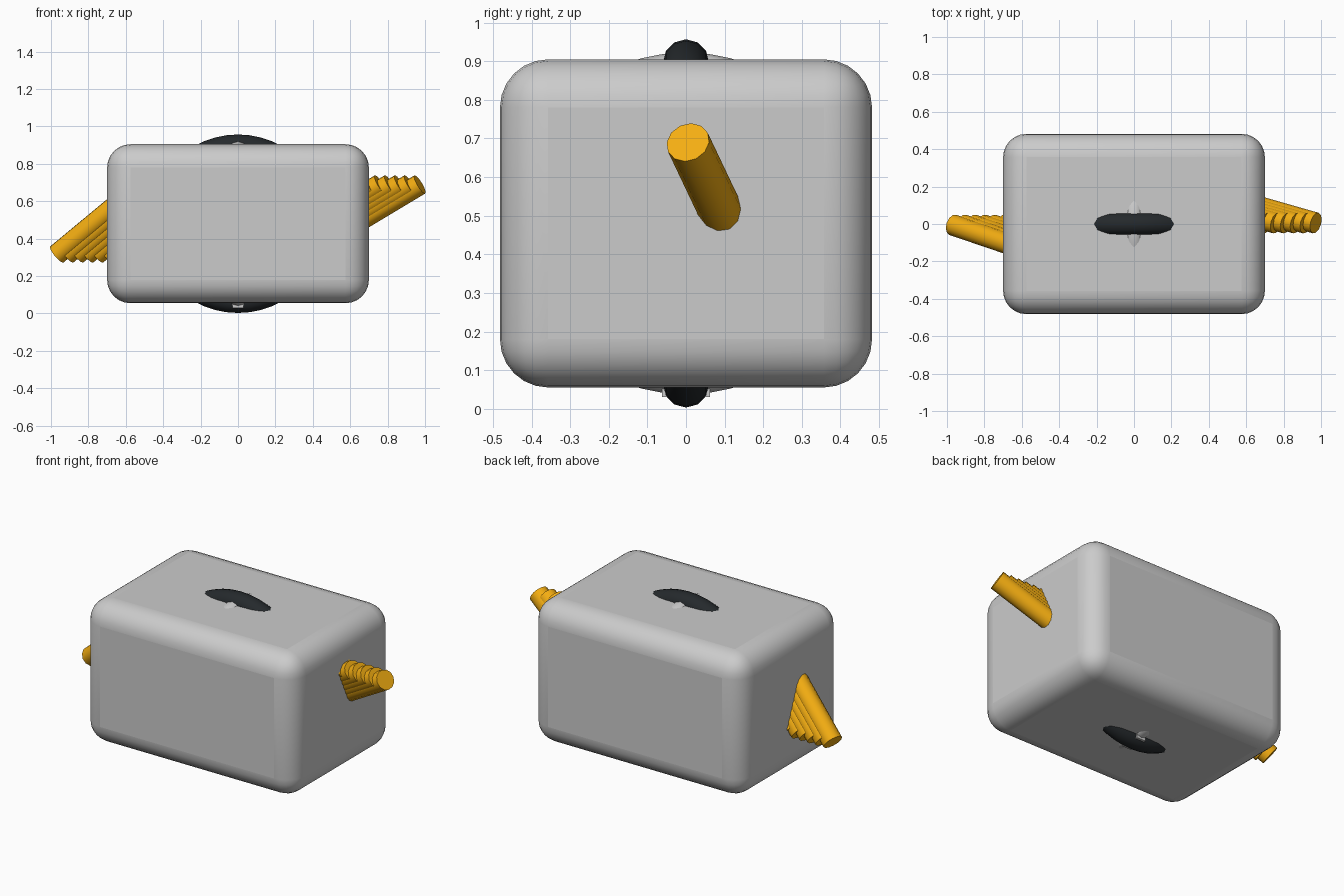
import bpy
from math import pi
from mathutils import Vector

if "Cube" in bpy.data.objects:
    bpy.data.objects.remove(bpy.data.objects["Cube"])


def material(name, color):
    m = bpy.data.materials.new(name)
    m.diffuse_color = color
    m.use_nodes = True
    m.node_tree.nodes["Principled BSDF"].inputs["Base Color"].default_value = m.diffuse_color
    return m


black = material("black", (0.018, 0.022, 0.025, 1))
amber = material("amber", (0.9, 0.42, 0.006, 1))
CENTRE = Vector((0, 0, 0.48))


def finish(name, mat=None, angle=35):
    ob = bpy.context.object
    ob.name = name
    bpy.ops.object.shade_smooth_by_angle(angle=angle * pi / 180)
    if mat:
        ob.data.materials.append(mat)
    return ob


def ring(name, outer, tube, rot, mat=None):
    bpy.ops.mesh.primitive_torus_add(location=CENTRE, rotation=rot,
                                     major_radius=outer - tube, minor_radius=tube,
                                     major_segments=48, minor_segments=12)
    return finish(name, mat)


def rod(name, tip, direction, length=0.55, radius=0.057):
    d = Vector(direction).normalized()
    bpy.ops.mesh.primitive_cylinder_add(vertices=12, radius=radius, depth=length,
                                        location=Vector(tip) + d * length / 2,
                                        rotation=d.to_track_quat('Z', 'Y').to_euler())
    return finish(name, amber)


# Rounded casing
bpy.ops.mesh.primitive_cube_add(size=1, location=CENTRE)
body = bpy.context.object
body.scale = (1.4, 0.964, 0.85)
bpy.ops.object.transform_apply(location=False, rotation=False, scale=True)
bevel = body.modifiers.new("round_edges", 'BEVEL')
bevel.width = 0.125
bevel.segments = 6
finish("casing", angle=40)

# Crossed rings that break through the top and bottom
ring("upright_ring", 0.477, 0.06, (pi / 2, 0, 0), black)
ring("cross_ring", 0.443, 0.055, (0, pi / 2, 0))

# Small block under the rings
bpy.ops.mesh.primitive_cube_add(size=1, location=(0, 0, 0.06))
bpy.context.object.scale = (0.06, 0.124, 0.06)
finish("bottom_block")

# Stepped bundles of slanted rods on both ends
for i in range(6):
    s = 0.053 * i
    rod(f"right_rod_{i}", (0.972 - s, 0.005, 0.69), (-1, 0.285, -0.6))
    rod(f"left_rod_{i}", (-0.968 + s, -0.005, 0.316), (1, -0.34, 0.83))
